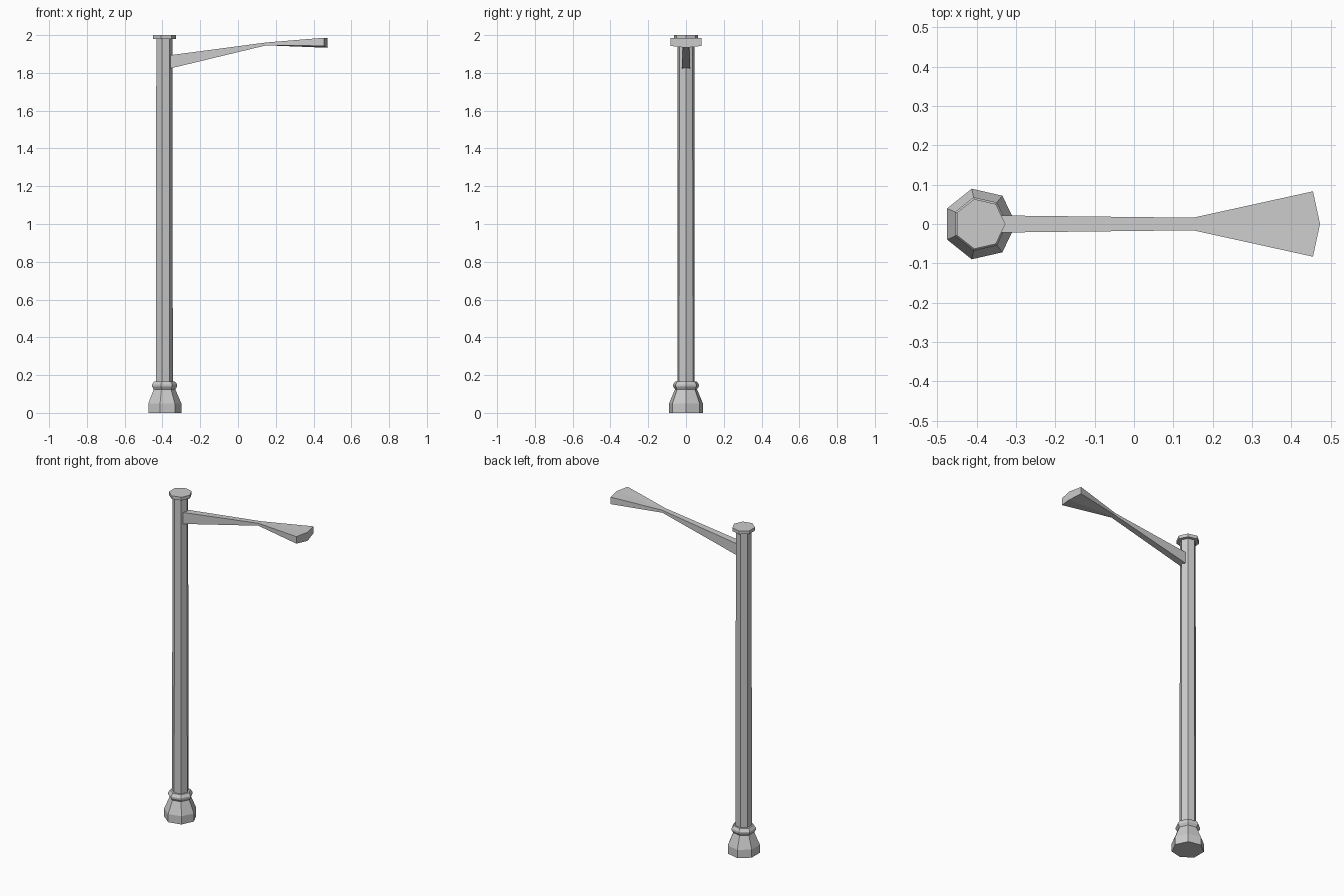
import bpy
from math import sin, cos, tau

if "Cube" in bpy.data.objects:
    bpy.data.objects.remove(bpy.data.objects["Cube"])

POLE_X = -0.392
SIDES = 7


def loft(name, rings):
    """Skin equal-length vertex rings into a closed flat-shaded solid."""
    n = len(rings[0])
    verts = [v for ring in rings for v in ring]
    faces = [tuple(reversed(range(n))),
             tuple(range(len(verts) - n, len(verts)))]
    for r in range(len(rings) - 1):
        for i in range(n):
            a, b = r * n + i, r * n + (i + 1) % n
            faces.append((a, b, b + n, a + n))
    mesh = bpy.data.meshes.new(name)
    mesh.from_pydata(verts, [], faces)
    obj = bpy.data.objects.new(name, mesh)
    bpy.context.collection.objects.link(obj)
    return obj


def turned(name, profile):
    """Seven-sided turned part from (radius, height) pairs."""
    return loft(name, [[(POLE_X + r * cos(tau * i / SIDES), r * sin(tau * i / SIDES), z)
                        for i in range(SIDES)] for r, z in profile])


def section(x, half_width, bottom, top, bulge=0, sag=0):
    """Six-point cross-section with a centre point on top and bottom edges."""
    w = half_width
    return [(x, -w, bottom), (x + bulge, 0, bottom - sag), (x, w, bottom),
            (x, w, top), (x + bulge, 0, top), (x, -w, top)]


# Footing with collar
turned("base", [(0.092, 0), (0.092, 0.05), (0.060, 0.125), (0.070, 0.14),
                (0.070, 0.15), (0.058, 0.167)])

# Pole shaft
turned("pole", [(0.047, 0.15), (0.045, 1.985)])

# Flat cap
turned("cap", [(0.065, 1.98), (0.065, 2.0)])

# Tapered arm
loft("arm", [section(-0.365, 0.022, 1.822, 1.893),
             section(0.15, 0.016, 1.946, 1.961)])

# Fan-shaped lamp head with pointed end
loft("lamp_head", [section(0.15, 0.016, 1.946, 1.961),
                   section(0.455, 0.083, 1.943, 1.986, bulge=0.018, sag=0.01)])
